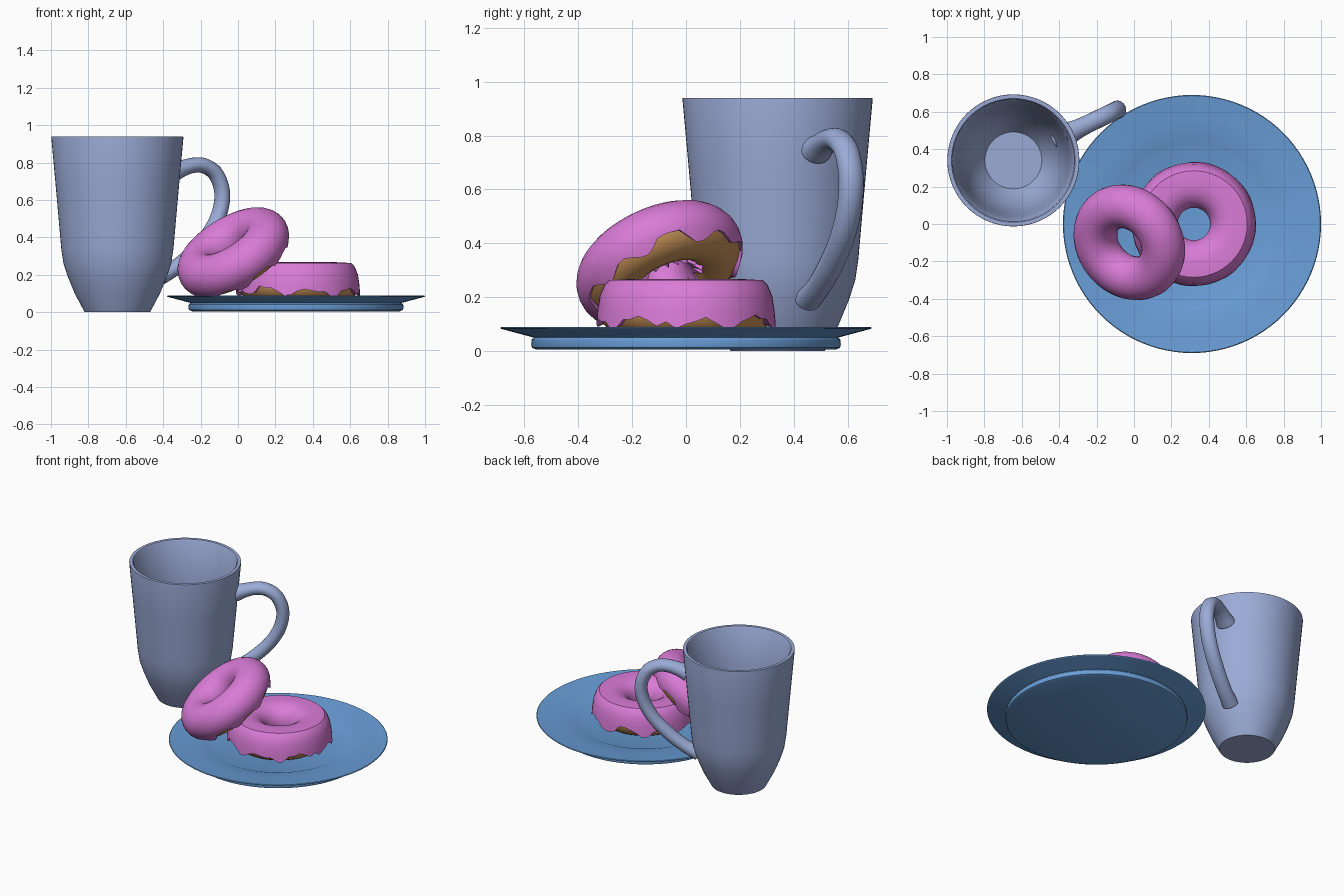
import bpy, bmesh, math, random
from mathutils import Vector

if "Cube" in bpy.data.objects:
    bpy.data.objects.remove(bpy.data.objects["Cube"])

random.seed(4)
TAU = 2 * math.pi


def material(name, rgb):
    m = bpy.data.materials.new(name)
    m.diffuse_color = (*rgb, 1)
    m.use_nodes = True
    m.node_tree.nodes["Principled BSDF"].inputs["Base Color"].default_value = m.diffuse_color
    return m


MUG = material("mug_lavender_blue", (0.33, 0.41, 0.68))
PLATE = material("plate_blue", (0.14, 0.34, 0.68))
ICING = material("icing_pink", (0.70, 0.20, 0.68))
DOUGH = material("dough_brown", (0.58, 0.29, 0.10))


def finish(bm, name, mat, loc=(0, 0, 0), axis=None, angle=35):
    bmesh.ops.remove_doubles(bm, verts=bm.verts, dist=1e-5)
    bmesh.ops.recalc_face_normals(bm, faces=bm.faces)
    me = bpy.data.meshes.new(name)
    bm.to_mesh(me)
    bm.free()
    me.materials.append(mat)
    ob = bpy.data.objects.new(name, me)
    bpy.context.collection.objects.link(ob)
    ob.location = loc
    if axis:
        ob.rotation_mode = 'QUATERNION'
        ob.rotation_quaternion = Vector((0, 0, 1)).rotation_difference(Vector(axis))
    bpy.context.view_layer.objects.active = ob
    ob.select_set(True)
    bpy.ops.object.shade_smooth_by_angle(angle=math.radians(angle))
    ob.select_set(False)
    return ob


def skin(rings, close_profile=False, close_path=True, caps=False):
    """Join equal-length rings of points with quads."""
    bm = bmesh.new()
    vs = [[bm.verts.new(p) for p in r] for r in rings]
    n, k = len(vs), len(vs[0])
    for i in range(n if close_path else n - 1):
        a, b = vs[i], vs[(i + 1) % n]
        for j in range(k if close_profile else k - 1):
            j2 = (j + 1) % k
            bm.faces.new((a[j], a[j2], b[j2], b[j]))
    if caps:
        bm.faces.new(vs[0])
        bm.faces.new(vs[-1])
    return bm


def lathe(profile_at, n, closed=False):
    rings = []
    for i in range(n):
        t = TAU * i / n
        rings.append([(r * math.cos(t), r * math.sin(t), z) for r, z in profile_at(i)])
    return skin(rings, closed)


def spline(pts, steps):
    """Smooth curve through points of any dimension."""
    p = [Vector(q) for q in pts]
    p = [2 * p[0] - p[1]] + p + [2 * p[-1] - p[-2]]
    out = []
    for i in range(1, len(p) - 2):
        a, b, c, d = p[i - 1:i + 3]
        for s in range(steps):
            t = s / steps
            out.append(0.5 * (2 * b + (c - a) * t + (2 * a - 5 * b + 4 * c - d) * t * t
                              + (3 * b - a - 3 * c + d) * t ** 3))
    return out + [p[-2]]


# Mug body with hollow inside
outer = [(0.175, 0.0), (0.228, 0.1), (0.265, 0.19), (0.288, 0.26), (0.300, 0.34),
         (0.307, 0.42), (0.330, 0.68), (0.353, 0.932)]
rim = [(0.352, 0.940), (0.331, 0.940)]
inner = [(0.325, 0.932), (0.302, 0.68), (0.280, 0.42), (0.262, 0.28), (0.235, 0.19),
         (0.195, 0.1), (0.152, 0.04)]
mug_prof = [(0, 0)] + outer + rim + inner + [(0, 0.04)]
MUG_AT = Vector((-0.645, 0.34, 0))
finish(lathe(lambda i: mug_prof, 64), "mug_body", MUG, MUG_AT)

# Mug handle: oval section swept along a planar path (radius, height, thickness factor)
path = spline([(0.325, 0.745, 1.3), (0.385, 0.768, 1.08), (0.45, 0.785, 1), (0.515, 0.783, 1),
               (0.58, 0.745, 1), (0.618, 0.67, 1), (0.622, 0.59, 1), (0.595, 0.50, 1),
               (0.535, 0.405, 1), (0.44, 0.31, 1), (0.34, 0.235, 1), (0.255, 0.19, 1.1)], 5)
ha = math.radians(26)
out_dir, side = Vector((math.cos(ha), math.sin(ha), 0)), Vector((-math.sin(ha), math.cos(ha), 0))
rings = []
for i, p in enumerate(path):
    d = path[min(i + 1, len(path) - 1)] - path[max(i - 1, 0)]
    nrm = (out_dir * -d.y + Vector((0, 0, d.x))).normalized()
    c = out_dir * p.x + Vector((0, 0, p.y))
    rings.append([c + p.z * (nrm * 0.041 * math.cos(TAU * k / 20) + side * 0.048 * math.sin(TAU * k / 20))
                  for k in range(20)])
finish(skin(rings, True, False, True), "mug_handle", MUG, MUG_AT)

# Plate
plate_prof = [(0, 0.005), (0.555, 0.005), (0.572, 0.012), (0.575, 0.025), (0.573, 0.042),
              (0.566, 0.050), (0.686, 0.082), (0.690, 0.086), (0.686, 0.089),
              (0.56, 0.074), (0.44, 0.060), (0.42, 0.052), (0, 0.052)]
finish(lathe(lambda i: plate_prof, 96), "plate", PLATE, (0.31, 0, 0), angle=25)


def dough(name, ring_r, rx, rz, loc, axis=None):
    prof = [(ring_r + rx * math.cos(TAU * k / 24), rz * math.sin(TAU * k / 24)) for k in range(24)]
    finish(lathe(lambda i: prof, 64, True), name, DOUGH, loc, axis)


def icing(name, prof, drip, ring_r, loc, axis=None, angle=40):
    """Shell over the dough whose two free edges are pulled back by drip amounts."""
    n = len(drip)

    def at(i):
        p = [Vector(q) for q in prof]
        p[-1] = p[-1].lerp(p[-2], drip[i])
        p[0] = p[0].lerp(p[1], drip[(i * 5) % n])
        mid = Vector((ring_r, 0))
        under = [mid + (q - mid) * 0.86 for q in (p[-1], p[0])]
        return p + under
    finish(lathe(at, n, True), name, ICING, loc, axis, angle)


# Donut lying flat, squarish icing with jagged edge
FLAT = (0.32, 0, 0.15)
dough("flat_donut_dough", 0.207, 0.115, 0.098, FLAT)
flat_prof = [(0.092, -0.035), (0.087, 0.01), (0.098, 0.055), (0.125, 0.088), (0.165, 0.110),
             (0.21, 0.117), (0.285, 0.113), (0.303, 0.095), (0.320, 0.055), (0.329, 0.0), (0.334, -0.066)]
jag = [min(1, max(0, 0.38 + 0.3 * math.sin(i * 0.9) + random.uniform(-0.28, 0.28))) for i in range(56)]
icing("flat_donut_icing", flat_prof, jag, 0.207, FLAT, angle=30)

# Donut leaning on it, round icing with wavy edge
LEAN, AXIS = (-0.025, -0.098, 0.318), (-0.48, -0.37, 0.79)
dough("leaning_donut_dough", 0.207, 0.106, 0.106, LEAN, AXIS)
lean_prof = []
for k in range(19):
    a = math.radians(222 - 264 * k / 18)
    lean_prof.append((0.207 + 0.117 * math.cos(a), 0.117 * math.sin(a)))
wave = [0.2 + 0.9 * math.sin(TAU * i / 64 * 9) + 0.6 * math.sin(TAU * i / 64 * 5 + 1) for i in range(64)]
icing("leaning_donut_icing", lean_prof, [min(0.9, max(-0.9, w)) for w in wave], 0.207, LEAN, AXIS)
